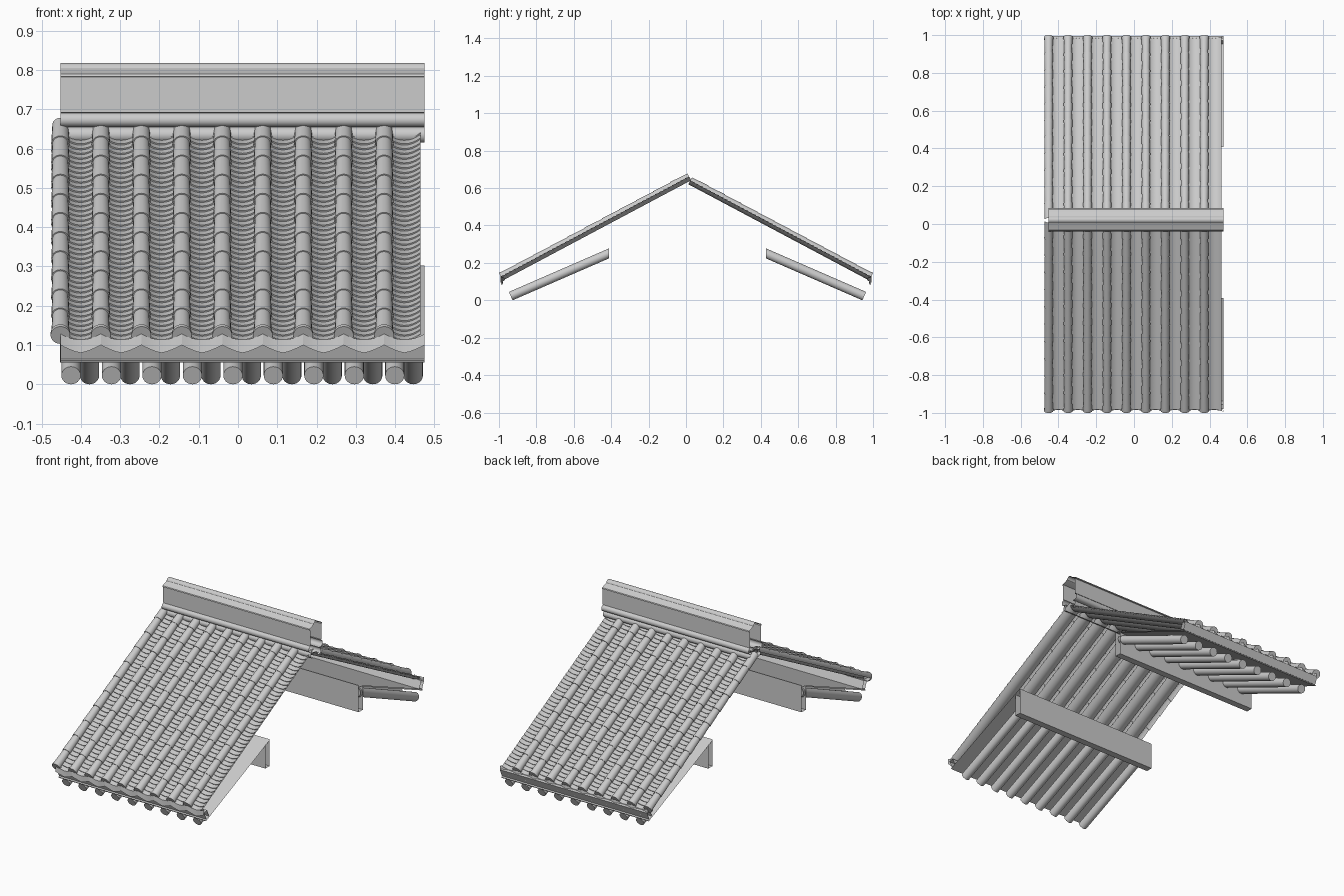
import bpy, bmesh, math
from mathutils import Matrix, Vector

cube = bpy.data.objects.get("Cube")
if cube:
    bpy.data.objects.remove(cube, do_unlink=True)

# One clay-grey colour for everything
grey = bpy.data.materials.new("clay_grey")
grey.use_nodes = True
COLOUR = (0.6, 0.6, 0.6, 1)
grey.diffuse_color = COLOUR
grey.node_tree.nodes["Principled BSDF"].inputs["Base Color"].default_value = COLOUR

PITCH = 0.103                     # spacing of tile columns and rafters
LEFT, RIGHT = -0.452, 0.474
COLUMNS = 9
SLOPE = math.radians(28)
RAFTER_SLOPE = math.radians(23.5)
# Half turn that carries the front timbers to the back
TURN = (Matrix.Translation((0.0105, 0.008, 0)) @ Matrix.Rotation(math.pi, 4, 'Z')
        @ Matrix.Translation((-0.0105, -0.008, 0)))
FLIP = Matrix.Scale(-1, 4, Vector((0, 1, 0)))


def loft(bm, rings, closed=False, cap_start=False):
    """Skin a list of equal-length rings."""
    rows = [[bm.verts.new(p) for p in ring] for ring in rings]
    n = len(rows[0])
    for a, b in zip(rows, rows[1:]):
        for i in range(n if closed else n - 1):
            j = (i + 1) % n
            bm.faces.new((a[i], b[i], b[j], a[j]))
    if cap_start:
        bm.faces.new(rows[0])


def finish(name, bm, matrix=None, angle=35):
    if matrix:
        bm.transform(matrix)
        if matrix.determinant() < 0:
            bmesh.ops.reverse_faces(bm, faces=bm.faces[:])
    mesh = bpy.data.meshes.new(name)
    bm.to_mesh(mesh)
    bm.free()
    mesh.materials.append(grey)
    ob = bpy.data.objects.new(name, mesh)
    bpy.context.collection.objects.link(ob)
    bpy.ops.object.select_all(action='DESELECT')
    ob.select_set(True)
    bpy.context.view_layer.objects.active = ob
    bpy.ops.object.shade_smooth_by_angle(angle=math.radians(angle))


def on_slope(x, t, n):
    """Point on the front roof plane: t up the slope, n off the surface."""
    return (x, -0.989 + t * math.cos(SLOPE) - n * math.sin(SLOPE),
            0.125 + t * math.sin(SLOPE) + n * math.cos(SLOPE))


def arc(r, start, end, steps):
    angles = [math.radians(start + (end - start) * i / steps) for i in range(steps + 1)]
    return [(r * math.cos(a), r * math.sin(a)) for a in angles]


def roll_tiles(name, length, matrix):
    bm = bmesh.new()
    count = 11
    for c in range(COLUMNS):
        x = LEFT + c * PITCH
        rings = []
        for k in range(count):
            for t, r in ((k, 0.0235), (k + 1, 0.0205)):
                rings.append([on_slope(x + u, t * length / count, v)
                              for u, v in arc(r, -10, 190, 12)])
        loft(bm, rings)
        # round end disc at the eave
        disc = [on_slope(x + u, 0, v) for u, v in arc(0.025, 0, 360, 24)[:-1]]
        back = [on_slope(x + u, 0.012, v) for u, v in arc(0.025, 0, 360, 24)[:-1]]
        loft(bm, [disc, back], closed=True, cap_start=True)
    finish(name, bm, matrix)


def pan_section(x, half, t, edge, sag, steps=8):
    us = [1 - 2 * i / steps for i in range(steps + 1)]
    return [on_slope(x + half * u, t, edge - sag * (1 - u * u)) for u in us]


def pan_tiles(name, length, matrix):
    bm = bmesh.new()
    count = 44
    for c in range(COLUMNS):
        x = LEFT + (c + 0.5) * PITCH
        rings = []
        for k in range(count):
            for t, lift in ((k, 0.004), (k + 1, 0)):
                rings.append(pan_section(x, 0.041, t * length / count, lift, 0.017))
        loft(bm, rings)
        # underside of the pan course
        loft(bm, [pan_section(x, 0.041, t, -0.004, 0.017) for t in (length, 0.01)])
    finish(name, bm, matrix, 25)


def drip_tiles(name, matrix):
    bm = bmesh.new()
    for c in range(COLUMNS):
        x = LEFT + (c + 0.5) * PITCH
        top = pan_section(x, PITCH / 2, 0, 0.004, 0.017)
        low = [(p[0], p[1] - 0.002, 0.08 + 0.02 * abs((p[0] - x) / (PITCH / 2)) ** 1.4)
               for p in top]
        loft(bm, [low, top])
        loft(bm, [[(p[0], p[1] + 0.006, p[2]) for p in ring] for ring in (top, low)])
    finish(name, bm, matrix)


def rafters(name, matrix):
    bm = bmesh.new()
    y0, z0, y1 = -0.937, 0.0225, -0.412
    s, c = math.sin(RAFTER_SLOPE), math.cos(RAFTER_SLOPE)
    z1 = z0 + (y1 - y0) * s / c
    for k in range(COLUMNS):
        x = LEFT + 0.027 + k * PITCH
        circle = arc(0.0245, 0, 360, 24)[:-1]
        low = [(x + u, y0 - v * s, z0 + v * c) for u, v in circle]
        high = [(x + u, y1, z1 + v / c) for u, v in circle]
        loft(bm, [low, high], closed=True, cap_start=True)
    finish(name, bm, matrix)


def extrude_x(name, profile, matrix=None, closed=True):
    """Open-ended moulding running the width of the roof."""
    bm = bmesh.new()
    loft(bm, [[(x, y, z) for y, z in profile] for x in (LEFT, RIGHT)], closed)
    finish(name, bm, matrix)


# Both roof slopes
for side, length, flip, turn in (("front", 1.14, None, None), ("back", 1.095, FLIP, TURN)):
    roll_tiles(side + "_roll_tiles", length, flip)
    pan_tiles(side + "_pan_tiles", length, flip)
    drip_tiles(side + "_drip_tiles", flip)
    rafters(side + "_rafters", turn)
    extrude_x(side + "_purlin_board",
              [(-0.43, 0.15), (-0.43, 0.285), (-0.392, 0.297), (-0.392, 0.15)], turn)
    extrude_x(side + "_sheathing",
              [(-0.965, 0.055), (-0.968, 0.06), (-0.392, 0.302), (-0.392, 0.297)], turn)
    extrude_x(side + "_eave_fascia",
              [(-0.962, 0.065), (-0.98, 0.107), (-0.955, 0.115), (-0.937, 0.073)], turn)

# Ridge: half profile with two beads, wall and stepped cap, mirrored about its centre
MID = 0.022


def bead(offset, z, r):
    return [(offset + r * math.cos(a), z + r * math.sin(a))
            for a in (math.radians(-90 + 22.5 * i) for i in range(9))]


half = (bead(0.028, 0.635, 0.02) + bead(0.044, 0.673, 0.018)
        + [(0.05, 0.692), (0.05, 0.782), (0.056, 0.784), (0.054, 0.79), (0.02, 0.803)]
        + [(0.018 * math.cos(math.radians(a)), 0.8 + 0.018 * math.sin(math.radians(a)))
           for a in range(15, 91, 15)])
profile = [(MID - w, z) for w, z in half] + [(MID + w, z) for w, z in reversed(half[:-1])]
extrude_x("ridge_cap", profile, closed=False)
